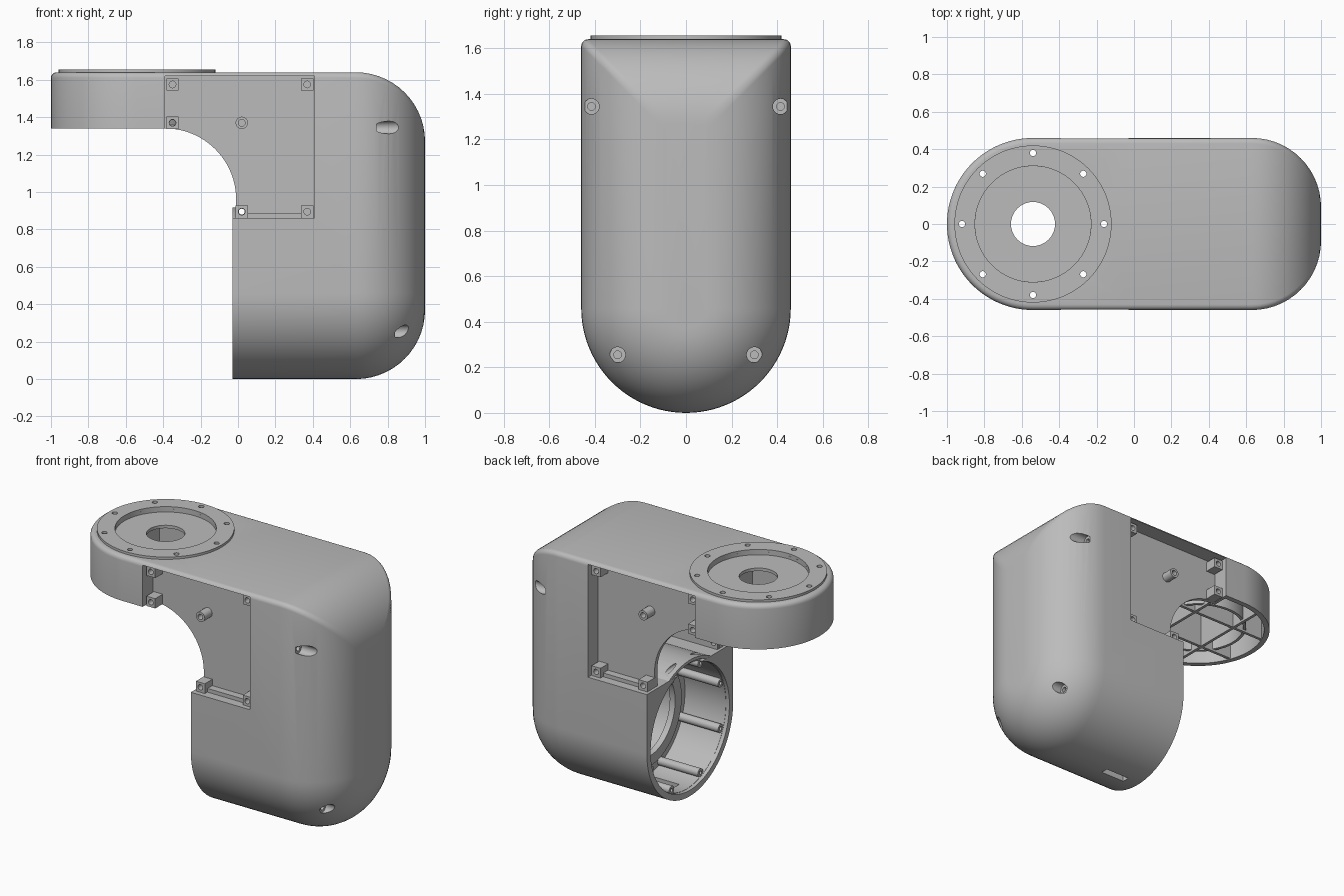
import bpy, bmesh
from math import sin, cos, pi

cube = bpy.data.objects.get("Cube")
if cube:
    bpy.data.objects.remove(cube)

grey = bpy.data.materials.new("housing grey")
grey.use_nodes = True
grey.diffuse_color = (0.5, 0.5, 0.5, 1)
grey.node_tree.nodes["Principled BSDF"].inputs["Base Color"].default_value = (0.5, 0.5, 0.5, 1)

HALF, TOP, ARM_X, ARM_Z = 0.46, 1.64, -0.54, 1.34
PLATE_Y, PLATE_IN, FILLET = 0.35, 0.32, 0.03


def loft(name, rings):
    """Skin a list of matching closed rings and cap both ends."""
    bm = bmesh.new()
    loops = [[bm.verts.new(p) for p in ring] for ring in rings]
    n = len(loops[0])
    for a, b in zip(loops, loops[1:]):
        for i in range(n):
            j = (i + 1) % n
            bm.faces.new((a[i], a[j], b[j], b[i]))
    bm.faces.new(loops[0])
    bm.faces.new(loops[-1])
    bmesh.ops.recalc_face_normals(bm, faces=bm.faces)
    mesh = bpy.data.meshes.new(name)
    bm.to_mesh(mesh)
    bm.free()
    mesh.materials.append(grey)
    obj = bpy.data.objects.new(name, mesh)
    bpy.context.collection.objects.link(obj)
    return obj


def prism(name, pts, axis, lo, hi):
    """Extrude a 2D outline along one axis."""
    place = {"x": lambda p, t: (t, p[0], p[1]),
             "y": lambda p, t: (p[0], t, p[1]),
             "z": lambda p, t: (p[0], p[1], t)}[axis]
    return loft(name, [[place(p, t) for p in pts] for t in (lo, hi)])


def arc(cx, cy, r, start, end, n):
    return [(cx + r * cos(start + (end - start) * i / n),
             cy + r * sin(start + (end - start) * i / n)) for i in range(n + 1)]


def cylinder(name, centre, r, axis, lo, hi, n=64):
    return prism(name, arc(*centre, r, 0, 2 * pi, n)[:-1], axis, lo, hi)


def box(name, x, y, z):
    return prism(name, [(x[0], y[0]), (x[1], y[0]), (x[1], y[1]), (x[0], y[1])], "z", *z)


def cut(target, cutters, keep=False):
    """Subtract the cutters, then remove them unless they are needed again."""
    bpy.context.view_layer.objects.active = target
    for c in cutters:
        c.hide_render = True
        mod = target.modifiers.new("cut", "BOOLEAN")
        mod.operation, mod.solver, mod.object = "DIFFERENCE", "EXACT", c
        bpy.ops.object.modifier_apply(modifier=mod.name)
    if not keep:
        for c in cutters:
            bpy.data.objects.remove(c)


def tube(name, centre, r_out, r_in, axis, lo, hi, n=64):
    obj = cylinder(name, centre, r_out, axis, lo, hi, n)
    cut(obj, [cylinder("bore", centre, r_in, axis, lo - 0.1, hi + 0.1, n)])
    return obj


# Column: U-shaped section, rounded over at its outer end
def u_ring(x, inset):
    w, top = HALF - inset, TOP - inset
    pts = arc(0, HALF, w, -pi, 0, 48)
    pts += arc(w - FILLET, top - FILLET, FILLET, 0, pi / 2, 5)
    pts += arc(FILLET - w, top - FILLET, FILLET, pi / 2, pi, 5)
    return [(x, y, z) for y, z in pts]


R = 0.37
steps = [i / 14 * pi / 2 for i in range(15)]
column = loft("column_housing", [u_ring(-0.03, 0)] +
              [u_ring(1 - R + R * sin(a), R - R * cos(a)) for a in steps])


# Arm: round-ended slab with a softened top edge
def arm_ring(z, inset):
    pts = arc(ARM_X, 0, HALF - inset, pi / 2, 3 * pi / 2, 48)
    return [(x, y, z) for x, y in pts + [(-0.02, inset - HALF), (-0.02, HALF - inset)]]


bevel = [i / 5 * pi / 2 for i in range(6)]
arm = loft("arm_housing", [arm_ring(ARM_Z, 0)] +
           [arm_ring(TOP - FILLET + FILLET * sin(a), FILLET - FILLET * cos(a)) for a in bevel])

# Recessed side bays and the hollow inside, shared by arm and column
shared = [box("duct", (-0.6, 0.55), (-PLATE_IN, PLATE_IN), (0.86, 1.6))]
for s in (-1, 1):
    shared.append(box("bay", (-0.39, 0.41), sorted((s * PLATE_Y, s)), (0.86, 1.62)))
cut(arm, shared, keep=True)
cut(column, shared)

cavity = prism("cavity", arc(ARM_X, 0, 0.425, pi / 2, 3 * pi / 2, 48) +
               [(-0.41, -0.425), (-0.41, 0.425)], "z", 1.2, 1.6)
seat = cylinder("seat", (ARM_X, 0), 0.31, "z", 1.62, 1.8)
shaft = cylinder("shaft", (ARM_X, 0), 0.118, "z", 1.2, 1.8, 32)
cut(arm, [cavity, seat, shaft])

# Column cuts: bore, counterbore, elbow clearance and bottom slot
column_cuts = [cylinder("bore", (0, HALF), 0.42, "x", -0.2, 0.32),
               cylinder("deep_bore", (0, HALF), 0.3, "x", -0.2, 0.5),
               box("clearance", (-0.2, -0.01), (-0.5, 0.5), (0.86, 1.2)),
               box("slot", (0.07, 0.25), (-0.025, 0.025), (-0.1, 0.1))]
for s in (-1, 1):
    for y, z, x in ((0.415, 1.345, 0.74), (0.3, 0.255, 0.84)):
        column_cuts.append(cylinder("screw_well", (s * y, z), 0.034, "x", x, 1.2, 24))
        column_cuts.append(cylinder("screw_hole", (s * y, z), 0.017, "x", x - 0.08, 1.2, 16))
cut(column, column_cuts)

# Mounting ring on top of the arm, drilled through with eight holes
ring = tube("top_mounting_ring", (ARM_X, 0), 0.42, 0.31, "z", 1.625, 1.656, 96)
drills = [cylinder("drill", (ARM_X + 0.38 * cos(k * pi / 4), 0.38 * sin(k * pi / 4)),
                   0.017, "z", 1.5, 1.8, 16) for k in range(8)]
cut(arm, drills, keep=True)
cut(ring, drills)

# Stiffening ribs under the arm
tube("round_rib", (ARM_X, 0), 0.31, 0.29, "z", 1.36, 1.61)
for s in (-1, 1):
    y = s * 0.16
    box("long_rib", (-0.94, -0.14), (y - 0.01, y + 0.01), (1.345, 1.61))
    x = ARM_X + s * 0.16
    reach = 0.4 if s < 0 else 0.33
    box("cross_rib", (x - 0.01, x + 0.01), (-reach, reach), (1.345, 1.61))

# Bore sleeve, inner flange and screw bosses
sleeve = tube("bore_sleeve", (0, HALF), 0.458, 0.418, "x", -0.029, 0.34)
cut(sleeve, [box("slot", (0.07, 0.25), (-0.025, 0.025), (-0.1, 0.1)),
             cylinder("lip", (0, HALF), 0.438, "x", -0.1, -0.005)])
tube("inner_flange", (0, HALF), 0.43, 0.3, "x", 0.3, 0.34)
tube("inner_step_ring", (0, HALF), 0.34, 0.27, "x", 0.27, 0.31)
for k in range(8):
    a = (k + 0.5) * pi / 4
    tube("bore_boss", (0.4 * cos(a), HALF + 0.4 * sin(a)), 0.028, 0.012, "x", 0, 0.31, 16)

# Elbow plates and the standoffs in both side bays
outline = arc(-0.39, 0.96, 0.38, pi / 2, 0, 24) + [(-0.01, 0.86), (0.02, 0.86), (0.02, 1.4), (-0.39, 1.4)]
corners = ((-0.35, 1.575), (0.37, 1.575), (-0.35, 1.37), (0.37, 0.895), (0.02, 0.895))
for s, side in ((-1, "front"), (1, "back")):
    plate = prism(side + "_elbow_plate", outline, "y", *sorted((s * PLATE_IN, s * PLATE_Y)))
    open_holes = [cylinder("drill", c, 0.016, "y", -1, 1, 16) for c in (corners[2], corners[4])]
    cut(plate, open_holes, keep=True)
    cut(sleeve, open_holes[1:], keep=True)
    cut(column, open_holes[1:], keep=True)
    cut(arm, open_holes[:1])
    span = sorted((s * 0.34, s * 0.43))
    for x, z in corners:
        post = box(side + "_corner_standoff", (x - 0.033, x + 0.033), span, (z - 0.033, z + 0.033))
        cut(post, [cylinder("drill", (x, z), 0.018, "y", -1, 1, 16)])
    tube(side + "_centre_standoff", (0.02, 1.37), 0.033, 0.018, "y", *span, 24)
    box(side + "_bay_rail", (0.05, 0.34), sorted((s * 0.34, s * 0.4)), (0.85, 0.885))

# Smooth the curved walls while keeping corners crisp
bpy.ops.object.select_all(action="DESELECT")
for obj in bpy.context.collection.objects:
    if obj.type == "MESH" and grey.name in obj.data.materials:
        obj.select_set(True)
        bpy.context.view_layer.objects.active = obj
bpy.ops.object.shade_smooth_by_angle(angle=0.5)
